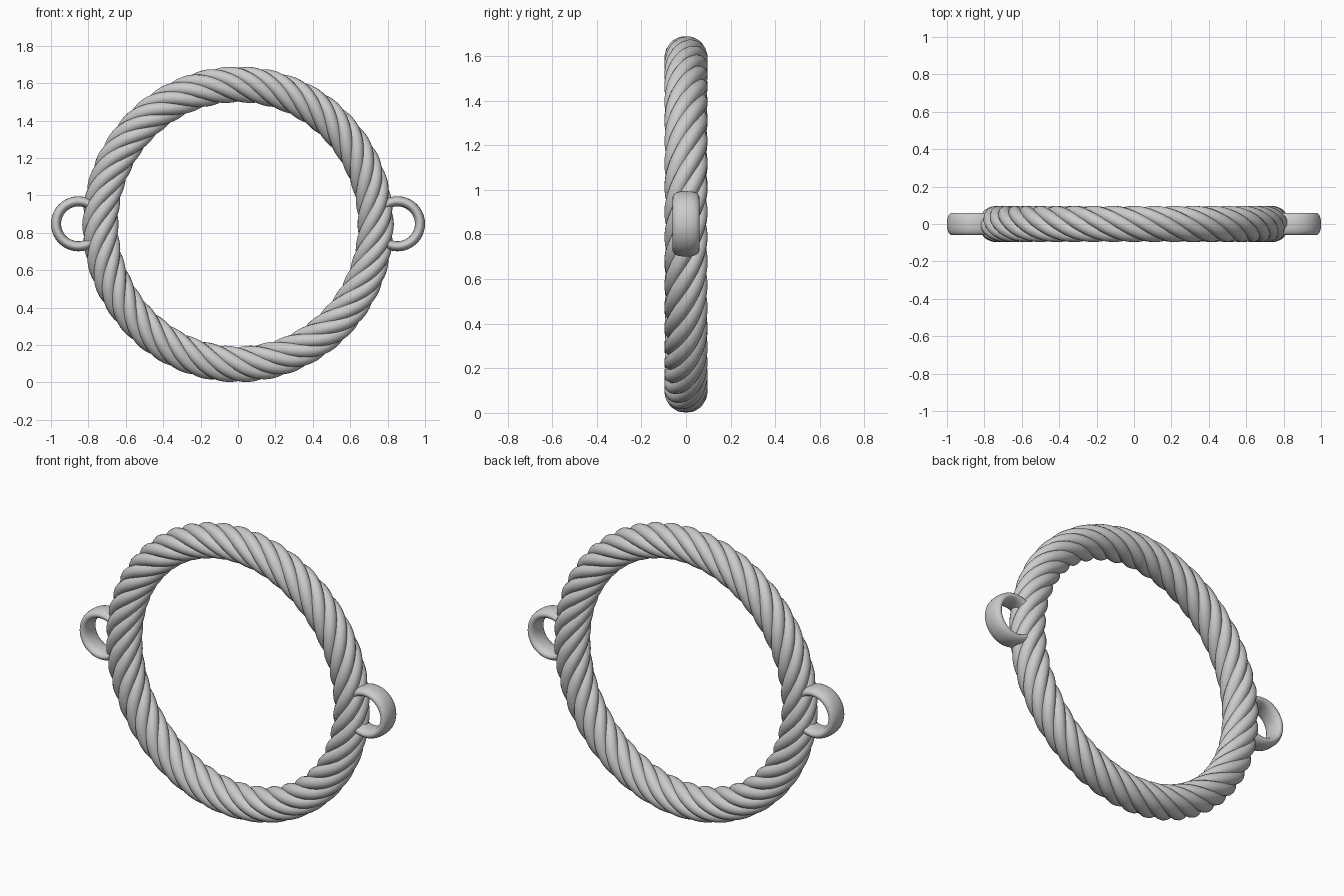
import bpy
from math import sin, cos, pi, copysign

cube = bpy.data.objects.get("Cube")
if cube:
    bpy.data.objects.remove(cube, do_unlink=True)

grey = bpy.data.materials.new("plain grey")
grey.use_nodes = True
grey.diffuse_color = (0.6, 0.6, 0.6, 1)
grey.node_tree.nodes["Principled BSDF"].inputs["Base Color"].default_value = (0.6, 0.6, 0.6, 1)

CENTRE_Z = 0.845
RING_X, RING_Z = 0.736, 0.748      # centre line of the rope
STRANDS, TWISTS = 6, 7
LAY, THICK = 0.061, 0.036          # helix radius and strand radius
STEPS = 420


def select_only(obj):
    bpy.ops.object.select_all(action="DESELECT")
    obj.select_set(True)
    bpy.context.view_layer.objects.active = obj


def rope_strand(index):
    """One closed strand winding around the ring."""
    curve = bpy.data.curves.new(f"rope_strand_{index + 1}", "CURVE")
    curve.dimensions = "3D"
    curve.bevel_depth = THICK
    curve.bevel_resolution = 5
    spline = curve.splines.new("POLY")
    spline.points.add(STEPS - 1)
    spline.use_cyclic_u = True
    for k, point in enumerate(spline.points):
        a = 2 * pi * k / STEPS     # clockwise from the top
        phi = TWISTS * a + 2 * pi * index / STRANDS + pi / 6
        out = LAY * cos(phi)
        point.co = ((RING_X + out) * sin(a), -LAY * sin(phi),
                    CENTRE_Z + (RING_Z + out) * cos(a), 1)
    obj = bpy.data.objects.new(curve.name, curve)
    bpy.context.collection.objects.link(obj)
    curve.materials.append(grey)
    select_only(obj)
    bpy.ops.object.convert(target="MESH")
    bpy.ops.object.shade_smooth()


def eyelet(name, side):
    """Wide, flattened loop half sunk into the rope."""
    minor, half_width = 0.027, 0.06
    bpy.ops.mesh.primitive_torus_add(
        major_radius=0.12, minor_radius=minor, major_segments=64, minor_segments=24,
        location=(side * 0.853, 0, CENTRE_Z + 0.003), rotation=(pi / 2, 0, 0))
    obj = bpy.context.object
    obj.name = name
    for v in obj.data.vertices:    # widen the band and square its edges a little
        v.co.z = copysign(half_width * abs(v.co.z / minor) ** 0.8, v.co.z)
    obj.data.materials.append(grey)
    select_only(obj)
    bpy.ops.object.shade_smooth()


for i in range(STRANDS):
    rope_strand(i)
eyelet("left_eyelet", 1)
eyelet("right_eyelet", -1)
